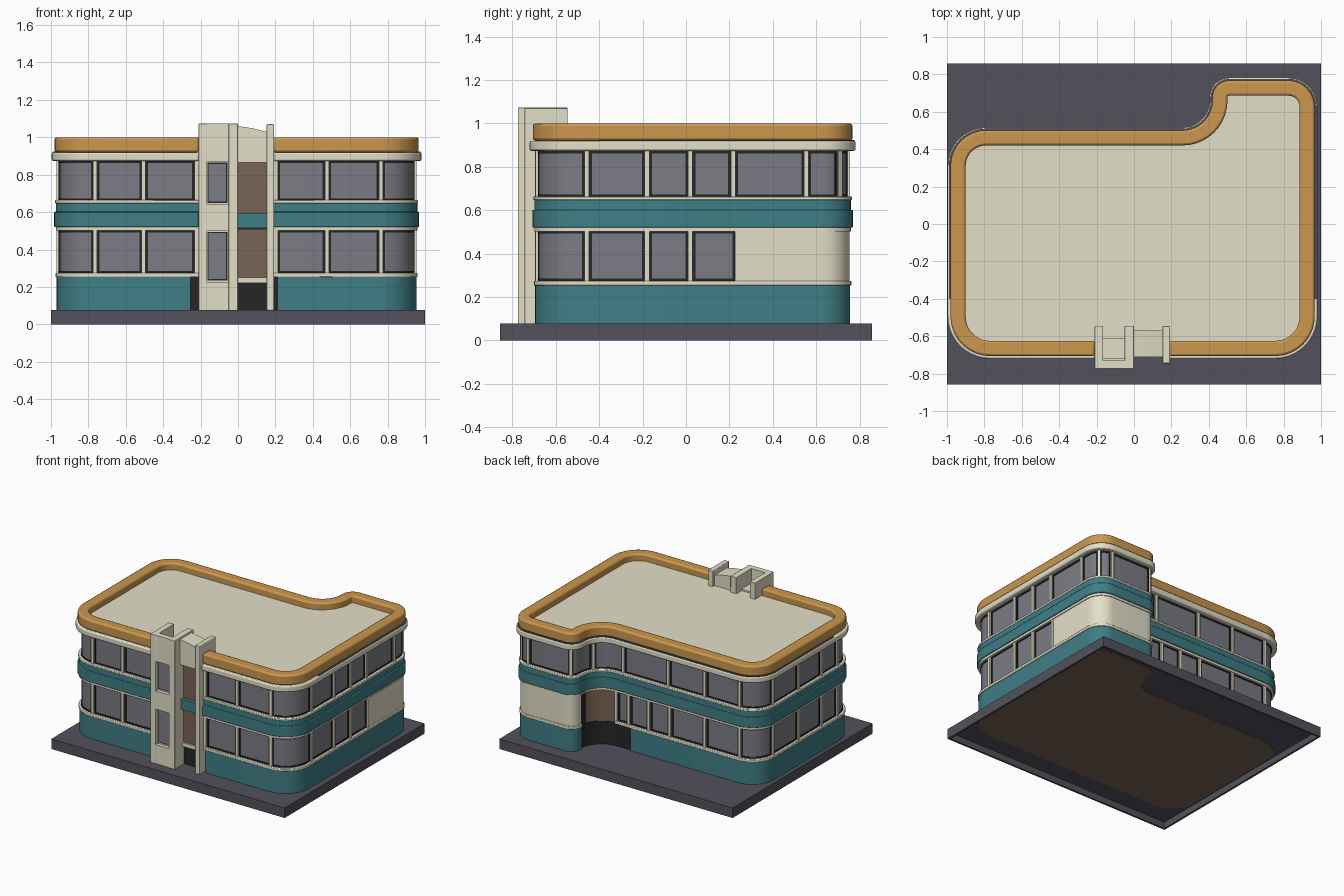
import bpy, bmesh, math
from mathutils import Vector

if "Cube" in bpy.data.objects:
    bpy.data.objects.remove(bpy.data.objects["Cube"])


def material(name, rgb):
    m = bpy.data.materials.new(name)
    m.use_nodes = True
    m.diffuse_color = (*rgb, 1)
    m.node_tree.nodes["Principled BSDF"].inputs["Base Color"].default_value = (*rgb, 1)
    return m


CREAM = material("cream", (0.77, 0.74, 0.58))
TEAL = material("teal", (0.05, 0.21, 0.24))
GOLD = material("ochre", (0.60, 0.31, 0.075))
SLATE = material("slate", (0.085, 0.083, 0.105))
GLASS = material("grey glass", (0.20, 0.205, 0.235))
BROWN = material("brown", (0.19, 0.125, 0.09))
DARK = material("near black", (0.02, 0.019, 0.02))


def finish(name, bm, mat, bevel=0):
    bmesh.ops.recalc_face_normals(bm, faces=bm.faces)
    mesh = bpy.data.meshes.new(name)
    bm.to_mesh(mesh)
    bm.free()
    mesh.materials.append(mat)
    ob = bpy.data.objects.new(name, mesh)
    bpy.context.collection.objects.link(ob)
    if bevel:
        mod = ob.modifiers.new("bevel", 'BEVEL')
        mod.width, mod.segments, mod.limit_method = bevel, 2, 'ANGLE'
        mod.angle_limit = math.radians(50)
    for o in bpy.context.selected_objects:
        o.select_set(False)
    bpy.context.view_layer.objects.active = ob
    ob.select_set(True)
    bpy.ops.object.shade_smooth_by_angle(angle=math.radians(35))


def box(name, mat, x0, x1, y0, y1, z0, z1, bevel=0):
    bm = bmesh.new()
    bmesh.ops.create_cube(bm, size=1)
    for v in bm.verts:
        v.co = ((x0 + x1) / 2 + v.co.x * (x1 - x0),
                (y0 + y1) / 2 + v.co.y * (y1 - y0),
                (z0 + z1) / 2 + v.co.z * (z1 - z0))
    finish(name, bm, mat, bevel)


def extrude(name, mat, pts, direction):
    bm = bmesh.new()
    face = bm.faces.new([bm.verts.new(p) for p in pts])
    new = bmesh.ops.extrude_face_region(bm, geom=[face])["geom"]
    bmesh.ops.translate(bm, vec=direction, verts=[g for g in new if isinstance(g, bmesh.types.BMVert)])
    finish(name, bm, mat)


# Rounded footprint, from right of the entrance counterclockwise to its left: x, y, radius
corners = [(0.19, -0.695, 0), (0.955, -0.695, 0.2), (0.955, 0.756, 0.13), (0.43, 0.756, 0.08),
           (0.43, 0.49, 0.17), (-0.97, 0.49, 0.18), (-0.97, -0.695, 0.2), (-0.21, -0.695, 0)]


def footprint():
    out = []
    P = [Vector(c[:2]) for c in corners]
    for i, (x, y, r) in enumerate(corners):
        a = (P[i] - P[i - 1]).normalized() if i else (P[1] - P[0]).normalized()
        b = (P[i + 1] - P[i]).normalized() if i < len(P) - 1 else a
        na, nb = Vector((a.y, -a.x)), Vector((b.y, -b.x))
        if not r:
            out.append((P[i], na))
            continue
        sign = 1 if a.cross(b) > 0 else -1
        centre = P[i] - a * r + b * r
        for k in range(11):
            t = k / 10 * math.pi / 2
            n = na * math.cos(t) + nb * math.sin(t)
            out.append((centre + n * r * sign, n))
    return out


PATH = footprint()
DIST = [0]
for (p, _), (q, _) in zip(PATH, PATH[1:]):
    DIST.append(DIST[-1] + (q - p).length)
END = DIST[-1]


def sample(s):
    s = min(max(s, 0), END)
    for i in range(len(PATH) - 1):
        if s <= DIST[i + 1]:
            t = (s - DIST[i]) / max(DIST[i + 1] - DIST[i], 1e-9)
            return (PATH[i][0].lerp(PATH[i + 1][0], t), PATH[i][1].lerp(PATH[i + 1][1], t).normalized())
    return PATH[-1]


def mark(x, y):
    """Distance along the footprint nearest to a point."""
    return min((k * END / 3000 for k in range(3001)),
               key=lambda s: (sample(s)[0] - Vector((x, y))).length)


def band(name, mat, z0, z1, out, thick, s0=0, s1=END, bevel=0):
    """Wall strip that follows the footprint."""
    pts = [sample(s0)] + [p for p, d in zip(PATH, DIST) if s0 + 1e-4 < d < s1 - 1e-4] + [sample(s1)]
    bm = bmesh.new()
    rings = []
    for p, n in pts:
        a, b = p + n * out, p + n * (out - thick)
        rings.append([bm.verts.new((*q, z)) for q, z in ((a, z0), (a, z1), (b, z1), (b, z0))])
    for r, q in zip(rings, rings[1:]):
        for k in range(4):
            bm.faces.new((r[k], r[(k + 1) % 4], q[(k + 1) % 4], q[k]))
    bm.faces.new(rings[0])
    bm.faces.new(rings[-1][::-1])
    finish(name, bm, mat, bevel)


def slab(name, mat, z0, z1, out):
    extrude(name, mat, [(*(p + n * out), z0) for p, n in PATH], (0, 0, z1 - z0))


def glazing(name, z0, z1, s0, s1, posts):
    band(name + "_glass", GLASS, z0, z1, -0.016, 0.03, s0, s1)
    for part, a, b in (("bottom", z0, z0 + 0.013), ("top", z1 - 0.013, z1)):
        band(f"{name}_{part}_frame", DARK, a, b, -0.011, 0.02, s0, s1)
    for i, s in enumerate([s0 + 0.012] + posts + [s1 - 0.012]):
        band(f"{name}_post_frame_{i}", DARK, z0, z1, -0.011, 0.02, max(s - 0.023, s0), min(s + 0.023, s1))
        band(f"{name}_post_{i}", CREAM, z0, z1, 0.0, 0.03, s - 0.011, s + 0.011)


# Ground slab, hollow beneath, with the building floor showing in the hollow
W, D, RIM = 1, 0.857, 0.015
box("ground_slab", SLATE, -W + 0.002, W - 0.002, -D + 0.002, D - 0.002, 0.05, 0.078)
for side, s in (("left", 1), ("right", -1)):
    box(f"slab_rim_{side}", SLATE, *sorted((s * W, s * (W - RIM))), -D, D, 0, 0.078)
for side, s in (("back", 1), ("front", -1)):
    box(f"slab_rim_{side}", SLATE, -W, W, *sorted((s * D, s * (D - RIM))), 0, 0.078)
slab("underside_floor", BROWN, 0.045, 0.055, 0)

# Core and roof deck
slab("core", DARK, 0.07, 0.89, -0.035)
slab("roof_deck", CREAM, 0.89, 0.947, -0.03)

# Base walls, dark along the rear inside curve where the doorway stands
door_a, door_b = mark(0.43, 0.66), mark(0.27, 0.49)
base_b = mark(0.13, 0.49)
band("base_wall_right", TEAL, 0.075, 0.255, 0, 0.04, 0.02, door_a)
band("base_wall_left", TEAL, 0.075, 0.255, 0, 0.04, base_b, END - 0.045)
band("rear_doorstep", DARK, 0.075, 0.255, -0.01, 0.03, door_a, base_b)
band("rear_door", BROWN, 0.255, 0.50, -0.015, 0.03, door_a, door_b)
band("rear_door_edge", DARK, 0.255, 0.50, -0.012, 0.03, door_a, door_a + 0.05)

# Blank wall on the rear wing
wing = mark(0.955, 0.25)
band("wing_wall", CREAM, 0.255, 0.52, -0.002, 0.04, wing, door_a)

# Window strips
front = [(0.475, -0.695), (0.765, -0.695)]
side = [(0.955, -0.457), (0.955, -0.18), (0.955, 0.02)]
wing_posts = [(0.955, 0.217), (0.955, 0.555), (0.93, 0.72), (0.83, 0.756), (0.47, 0.74), (0.40, 0.56)]
lower_rear = [(0.15, 0.49), (-0.02, 0.49), (-0.2, 0.49)]
upper_rear = [(0.2, 0.49), (-0.185, 0.49)]
left = [(-0.5, 0.49), (-0.8, 0.49), (-0.97, 0.31), (-0.97, 0), (-0.97, -0.28), (-0.97, -0.48),
        (-0.765, -0.695), (-0.505, -0.695)]
marks = lambda pts: [mark(*p) for p in pts]
glazing("lower_right_windows", 0.272, 0.505, 0, wing, marks(front + side))
glazing("lower_left_windows", 0.272, 0.505, door_b, END, marks(lower_rear + left))
glazing("upper_windows", 0.66, 0.875, 0, END, marks(front + side + wing_posts + upper_rear + left))

# Sills, belts, cornice and parapet
band("lower_sill_right", CREAM, 0.252, 0.274, 0.006, 0.05, 0, door_a, 0.004)
band("lower_sill_left", CREAM, 0.252, 0.274, 0.006, 0.05, door_b, END, 0.004)
band("lower_head", CREAM, 0.502, 0.522, 0.004, 0.05)
band("belt", TEAL, 0.52, 0.602, 0.013, 0.06, bevel=0.005)
band("upper_belt", TEAL, 0.602, 0.648, 0.004, 0.05)
band("upper_sill", CREAM, 0.646, 0.664, 0.008, 0.05, bevel=0.004)
band("cornice", CREAM, 0.874, 0.92, 0.026, 0.08, bevel=0.008)
band("cornice_flashing", SLATE, 0.915, 0.923, 0.02, 0.05, mark(0.955, -0.4), mark(-0.97, -0.4))
band("parapet", GOLD, 0.92, 1.0, 0.011, 0.081, bevel=0.012)

# Entrance tower: two side walls and a front with two window openings
box("tower_left_wall", CREAM, -0.21, -0.165, -0.775, -0.545, 0.075, 1.073, 0.003)
box("tower_right_wall", CREAM, -0.05, 0.0, -0.775, -0.545, 0.075, 1.073, 0.003)
for i, (z0, z1) in enumerate(((0.075, 0.225), (0.50, 0.64), (0.87, 1.073))):
    box(f"tower_front_{i}", CREAM, -0.17, -0.045, -0.773, -0.73, z0, z1)
box("tower_back_fill", CREAM, -0.17, -0.045, -0.72, -0.61, 0.075, 0.96)
for i, (z0, z1) in enumerate(((0.225, 0.50), (0.64, 0.87))):
    box(f"tower_window_frame_{i}", CREAM, -0.166, -0.049, -0.745, -0.715, z0, z1)
    box(f"tower_window_edge_{i}", DARK, -0.163, -0.056, -0.749, -0.74, z0 + 0.01, z1 - 0.005)
    box(f"tower_window_glass_{i}", GLASS, -0.157, -0.063, -0.752, -0.74, z0 + 0.017, z1 - 0.012)

# Recessed entrance bay between tower and fin
bay = (("door", DARK, 0.075, 0.22, -0.66), ("door_lintel", CREAM, 0.22, 0.25, -0.68),
       ("lower_panel", BROWN, 0.25, 0.51, -0.67), ("belt", TEAL, 0.515, 0.595, -0.70),
       ("upper_panel", BROWN, 0.595, 0.87, -0.67))
for part, mat, z0, z1, y in bay:
    box("entrance_" + part, mat, 0.0, 0.158, y, -0.63, z0, z1)
crest = [(0, 0.865), (0.158, 0.865), (0.158, 1.028), (0.08, 1.048), (0, 1.06)]
extrude("entrance_crest", CREAM, [(x, -0.71, z) for x, z in crest], (0, 0.14, 0))
box("entrance_fin", CREAM, 0.153, 0.192, -0.745, -0.545, 0.075, 1.07, 0.004)
